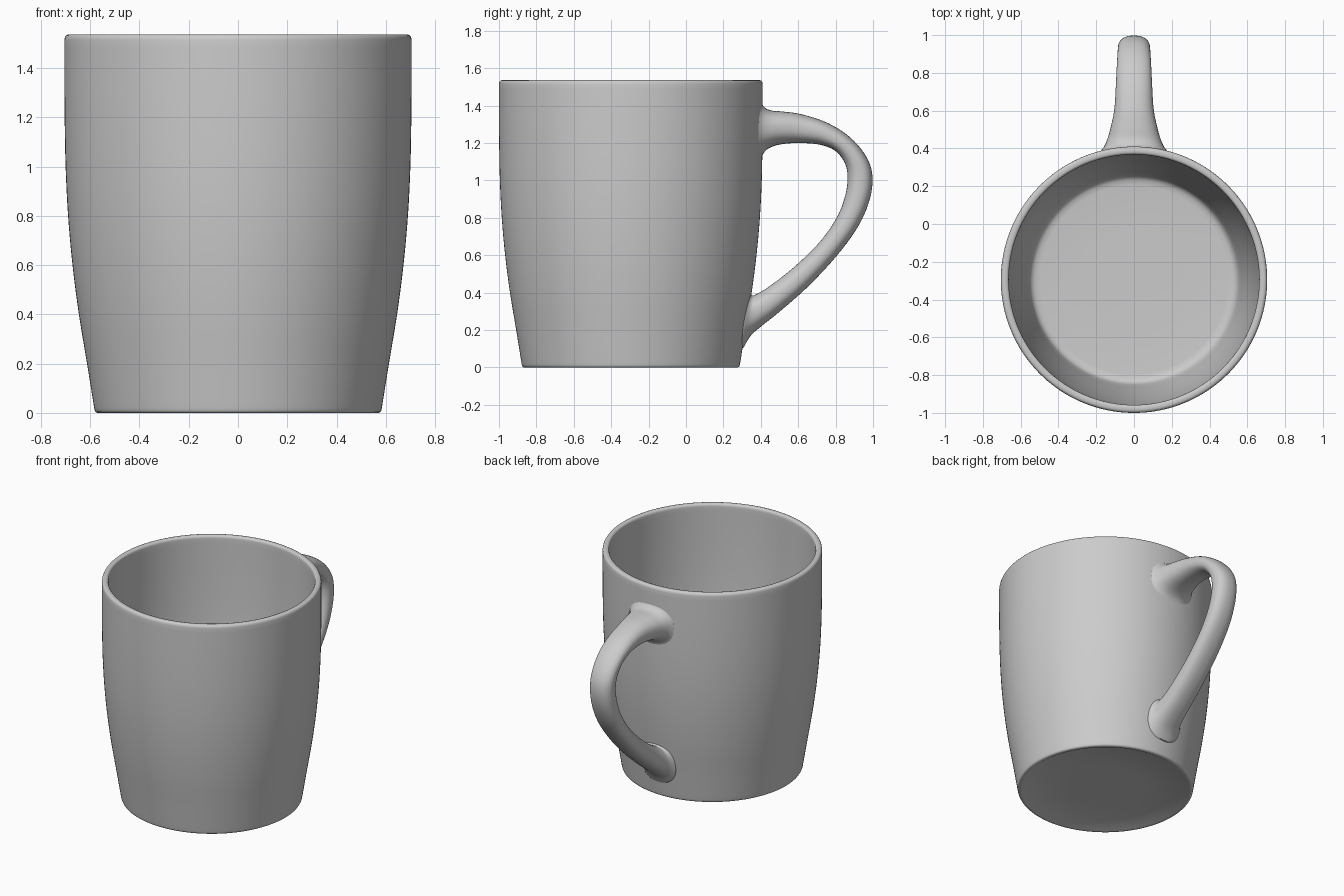
import bpy, math
from mathutils import Vector

if "Cube" in bpy.data.objects:
    bpy.data.objects.remove(bpy.data.objects["Cube"])

CY = -0.295      # body axis position in y
SEG = 160

glaze = bpy.data.materials.new("grey_glaze")
glaze.diffuse_color = (0.6, 0.6, 0.6, 1)
glaze.use_nodes = True
glaze.node_tree.nodes["Principled BSDF"].inputs["Base Color"].default_value = glaze.diffuse_color


def catmull(keys, steps):
    """Smooth curve through tuples of any length."""
    out = []
    for i in range(len(keys) - 1):
        p0, p1 = keys[max(i - 1, 0)], keys[i]
        p2, p3 = keys[i + 1], keys[min(i + 2, len(keys) - 1)]
        for s in range(steps):
            t = s / steps
            out.append(tuple(0.5 * (2 * b + (c - a) * t + (2 * a - 5 * b + 4 * c - d) * t * t
                                    + (3 * b - a - 3 * c + d) * t ** 3)
                             for a, b, c, d in zip(p0, p1, p2, p3)))
    return out + [keys[-1]]


def add_mesh(name, verts, faces):
    me = bpy.data.meshes.new(name)
    me.from_pydata(verts, [], faces)
    me.validate()
    ob = bpy.data.objects.new(name, me)
    bpy.context.collection.objects.link(ob)
    me.materials.append(glaze)
    bpy.ops.object.select_all(action='DESELECT')
    ob.select_set(True)
    bpy.context.view_layer.objects.active = ob
    bpy.ops.object.shade_smooth_by_angle(angle=math.radians(40))
    return ob


def bridge(rings, n):
    return [(r * n + i, r * n + (i + 1) % n, (r + 1) * n + (i + 1) % n, (r + 1) * n + i)
            for r in range(rings - 1) for i in range(n)]


# Cup: lathe of the outer wall, rounded rim, inner wall and floor
wall = catmull([(0.584, 0.02), (0.613, 0.2), (0.646, 0.4), (0.672, 0.6), (0.690, 0.8),
                (0.700, 1.0), (0.704, 1.2), (0.705, 1.35), (0.705, 1.515)], 4)


def wall_radius(z):
    for (r0, z0), (r1, z1) in zip(wall, wall[1:]):
        if z <= z1:
            return r0 + (r1 - r0) * (z - z0) / (z1 - z0)
    return wall[-1][0]


rim = [(0.703, 1.526), (0.698, 1.533), (0.690, 1.536), (0.676, 1.536),
       (0.668, 1.533), (0.664, 1.526), (0.663, 1.515)]
inner = [(r - 0.042, z) for r, z in reversed(wall) if 0.12 < z < 1.5]
floor = [(0.556, 0.125), (0.551, 0.105), (0.541, 0.09), (0.525, 0.081), (0.50, 0.078), (0.25, 0.076)]
base = [(0.25, 0.006), (0.545, 0.006), (0.556, 0.0), (0.572, 0.0), (0.579, 0.004), (0.582, 0.01)]
profile = base + wall + rim + inner + floor
verts = [(r * math.cos(2 * math.pi * i / SEG), CY + r * math.sin(2 * math.pi * i / SEG), z)
         for r, z in profile for i in range(SEG)]
faces = bridge(len(profile), SEG)
last = (len(profile) - 1) * SEG
faces += [tuple(reversed(range(SEG))), tuple(range(last, last + SEG))]
add_mesh("cup", verts, faces)

# Handle: rounded sections between outer and inner edges
# (outer y, outer z, inner y, inner z, half width)
stations = [
    (0.400, 1.425, 0.400, 1.105, 0.185),
    (0.418, 1.393, 0.418, 1.150, 0.160),
    (0.455, 1.374, 0.455, 1.178, 0.140),
    (0.520, 1.368, 0.515, 1.194, 0.122),
    (0.620, 1.353, 0.600, 1.200, 0.104),
    (0.760, 1.306, 0.710, 1.192, 0.096),
    (0.880, 1.228, 0.795, 1.160, 0.091),
    (0.965, 1.125, 0.848, 1.095, 0.087),
    (0.997, 1.020, 0.864, 1.015, 0.085),
    (0.980, 0.890, 0.850, 0.915, 0.086),
    (0.915, 0.745, 0.805, 0.800, 0.088),
    (0.800, 0.590, 0.710, 0.665, 0.090),
    (0.650, 0.430, 0.570, 0.530, 0.093),
    (0.500, 0.298, 0.440, 0.430, 0.097),
    (0.405, 0.222, 0.378, 0.393, 0.104),
    (0.345, 0.168, 0.355, 0.385, 0.116),
    (0.305, 0.100, 0.342, 0.410, 0.140),
]
N = 40
path = catmull(stations, 6)
verts = []
for k, (oy, oz, iy, iz, w) in enumerate(path):
    c = Vector(((oy + iy) / 2, (oz + iz) / 2))
    h = Vector(((oy - iy) / 2, (oz - iz) / 2))
    # near the ends, bend the section around the cup wall
    end = max(0, 1 - min(k, len(path) - 1 - k) / 14)
    for i in range(N):
        a = 2 * math.pi * i / N
        ca, sa = math.cos(a), math.sin(a)
        e = 0.86
        u = math.copysign(abs(ca) ** e, ca)
        v = math.copysign(abs(sa) ** e, sa)
        x = w * v
        p = c + h * u
        R = wall_radius(p.y)
        y = p.x - end * (R - math.sqrt(R * R - x * x))
        if k in (0, len(path) - 1):      # end rings sit just inside the wall
            y = CY + math.sqrt((R - 0.012) ** 2 - x * x)
        verts.append((x, y, p.y))
faces = [tuple(reversed(f)) for f in bridge(len(path), N)]
handle = add_mesh("handle", verts, faces)

# consistent outward normals
import bmesh
for ob in (handle, bpy.data.objects["cup"]):
    bm = bmesh.new()
    bm.from_mesh(ob.data)
    bmesh.ops.recalc_face_normals(bm, faces=bm.faces)
    bm.to_mesh(ob.data)
    bm.free()
